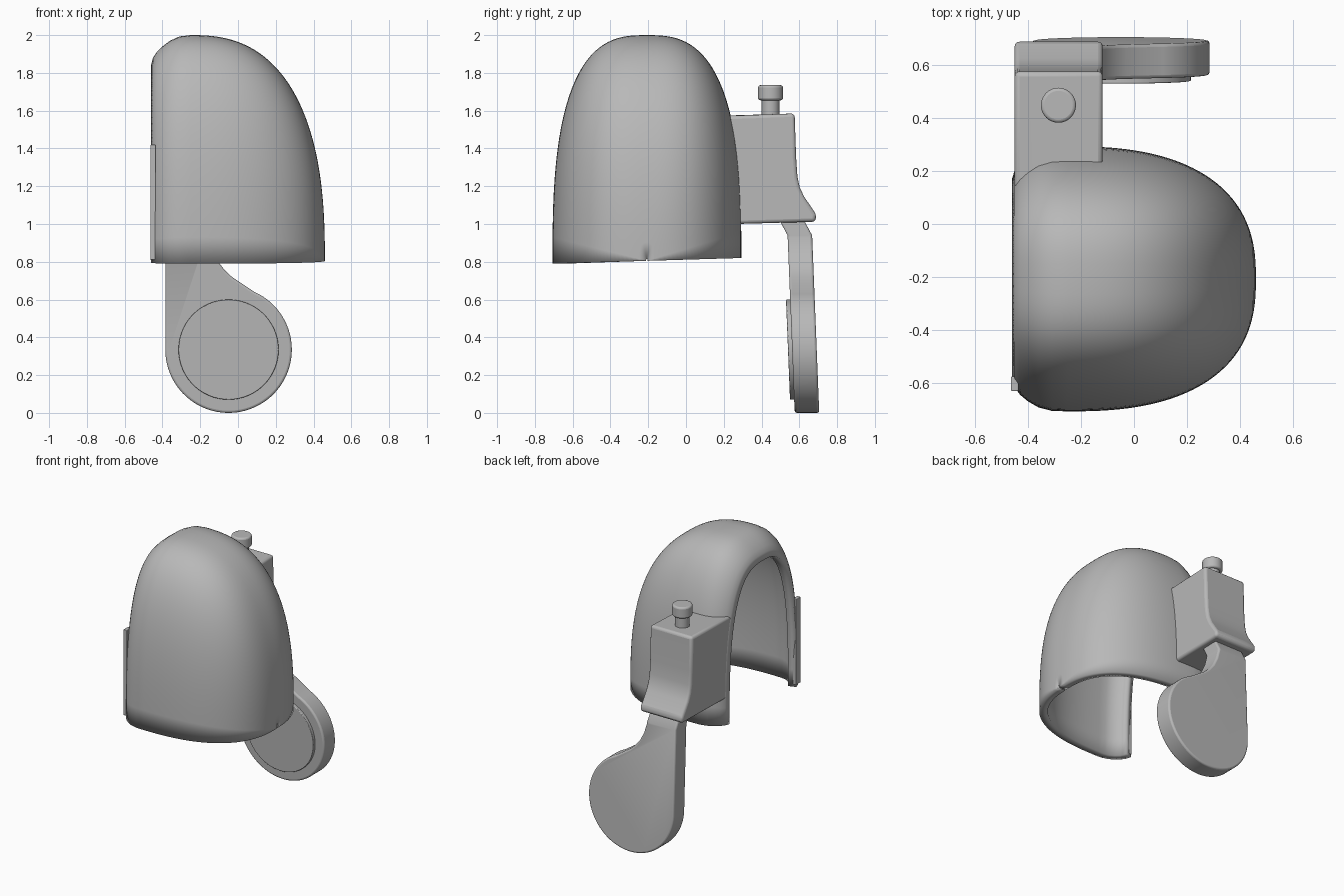
import bpy, bmesh, math
from mathutils import Vector

cube = bpy.data.objects.get("Cube")
if cube:
    bpy.data.objects.remove(cube, do_unlink=True)

grey = bpy.data.materials.new("plain grey")
grey.use_nodes = True
grey.diffuse_color = (0.48, 0.48, 0.48, 1)
grey.node_tree.nodes["Principled BSDF"].inputs["Base Color"].default_value = (0.48, 0.48, 0.48, 1)


def finish(name, bm, bevel=0, recalc=True, thickness=0):
    """Turn a bmesh into a shaded object, with optional wall and rounded edges."""
    if recalc:
        bmesh.ops.recalc_face_normals(bm, faces=bm.faces)
    mesh = bpy.data.meshes.new(name)
    bm.to_mesh(mesh)
    bm.free()
    mesh.materials.append(grey)
    ob = bpy.data.objects.new(name, mesh)
    bpy.context.collection.objects.link(ob)
    if thickness:
        wall = ob.modifiers.new("wall", 'SOLIDIFY')
        wall.thickness, wall.offset = thickness, -1
    if bevel:
        mod = ob.modifiers.new("round", 'BEVEL')
        mod.width, mod.segments = bevel, 3
        mod.limit_method, mod.angle_limit = 'ANGLE', math.radians(40)
    bpy.ops.object.select_all(action='DESELECT')
    ob.select_set(True)
    bpy.context.view_layer.objects.active = ob
    bpy.ops.object.shade_smooth_by_angle(angle=math.radians(35))
    return ob


def loft(bm, rows, caps=False):
    """Skin rows of points; with caps the rows are closed loops."""
    vs = [[bm.verts.new(p) for p in row] for row in rows]
    n = len(vs[0])
    for a, b in zip(vs, vs[1:]):
        for i in range(n if caps else n - 1):
            k = (i + 1) % n
            bm.faces.new((a[i], a[k], b[k], b[i]))
    if caps:
        bm.faces.new(vs[0])
        bm.faces.new(vs[-1])


def turned(name, centre, profile, bevel):
    """Solid of revolution about z from (radius, height) pairs."""
    bm = bmesh.new()
    steps = 48
    angles = [math.tau * i / steps for i in range(steps)]
    loft(bm, [[(centre[0] + r * math.cos(a), centre[1] + r * math.sin(a), z)
               for a in angles] for r, z in profile], caps=True)
    return finish(name, bm, bevel)


# Domed shell: arches that grow from the closed side to the rolled open rim
def arch(x, width, height, steps=64, power=2 / 2.8):
    row = []
    for i in range(steps + 1):
        t = math.pi * i / steps
        c = math.cos(t)
        y = -0.207 - width * math.copysign(abs(c) ** power, c)
        base = 0.79 + 0.03 * (y + 0.707)
        row.append((x, y, base + height * (2 - base) * max(math.sin(t), 0) ** power))
    return row


stations = []
for j in range(40):
    a = 1.568 * (1 - j / 39)
    size = math.cos(a) ** 0.8
    stations.append((-0.25 + 0.71 * math.sin(a) ** 0.8, 0.5 * size, size))
stations += [(-0.31, 0.498, 0.994), (-0.36, 0.485, 0.975), (-0.4, 0.462, 0.95),
             (-0.43, 0.437, 0.925), (-0.45, 0.41, 0.9), (-0.461, 0.375, 0.865)]
bm = bmesh.new()
loft(bm, [arch(*s) for s in stations])
finish("domed_shell", bm, recalc=False, thickness=0.055)

# Thin strip on the front edge of the opening
bm = bmesh.new()
bmesh.ops.create_cube(bm, size=1)
for v in bm.verts:
    v.co = Vector((-0.45, -0.603, 1.115)) + v.co * Vector((0.028, 0.055, 0.61))
finish("rim_strip", bm, bevel=0.004)

# Bracket block: side profile with a flared foot, swept across x
bm = bmesh.new()
back = [(0.575, 1.585), (0.583, 1.35), (0.59, 1.25), (0.602, 1.195),
        (0.625, 1.145), (0.69, 1.05), (0.685, 1.012)]
loft(bm, [[(x, 0.205 + dy, 1.572)] and
          [(x, 0.205 + dy, 1.572)] + [(x, y, z) for y, z in back] + [(x, 0.262 + dy, 1.0)]
          for x, dy in ((-0.45, -0.08), (-0.37, -0.01), (-0.118, 0))], caps=True)
finish("bracket_block", bm, bevel=0.018)

# Adjusting knob on the bracket
turned("knob_shaft", (-0.285, 0.448), [(0.047, 1.56), (0.047, 1.67)], 0)
turned("knob_head", (-0.285, 0.448), [(0.066, 1.655), (0.066, 1.735)], 0.012)


# Hanging paddle: flat outline in x and z, given depth and a slight lean
def slab(name, outline, front, rear, bevel, bend=None):
    bm = bmesh.new()
    loft(bm, [[(x, y, z) for x, z in outline] for y in (front, rear)], caps=True)
    if bend:
        bmesh.ops.bisect_plane(bm, geom=bm.verts[:] + bm.edges[:] + bm.faces[:],
                               plane_co=(0, 0, bend), plane_no=(0, 0, 1))
    for v in bm.verts:
        v.co.y -= 0.04 * (v.co.z - 0.335)
        if bend and v.co.z > bend:
            v.co.y -= 0.5 * (v.co.z - bend)
    finish(name, bm, bevel)


def arc(radius, start, end, steps):
    return [(-0.05 + radius * math.cos(math.radians(start + (end - start) * i / steps)),
             0.335 + radius * math.sin(math.radians(start + (end - start) * i / steps)))
            for i in range(steps + 1)]


neck = [(0.02, 0.685), (-0.03, 0.718), (-0.07, 0.755), (-0.105, 0.8),
        (-0.135, 0.86), (-0.155, 0.93), (-0.16, 1.03), (-0.385, 1.03)]
slab("hanging_paddle", arc(0.335, -180, 66, 56) + neck, 0.562, 0.692, 0.012, bend=0.94)
slab("round_pad", arc(0.265, 0, 354, 59), 0.54, 0.58, 0.004)
